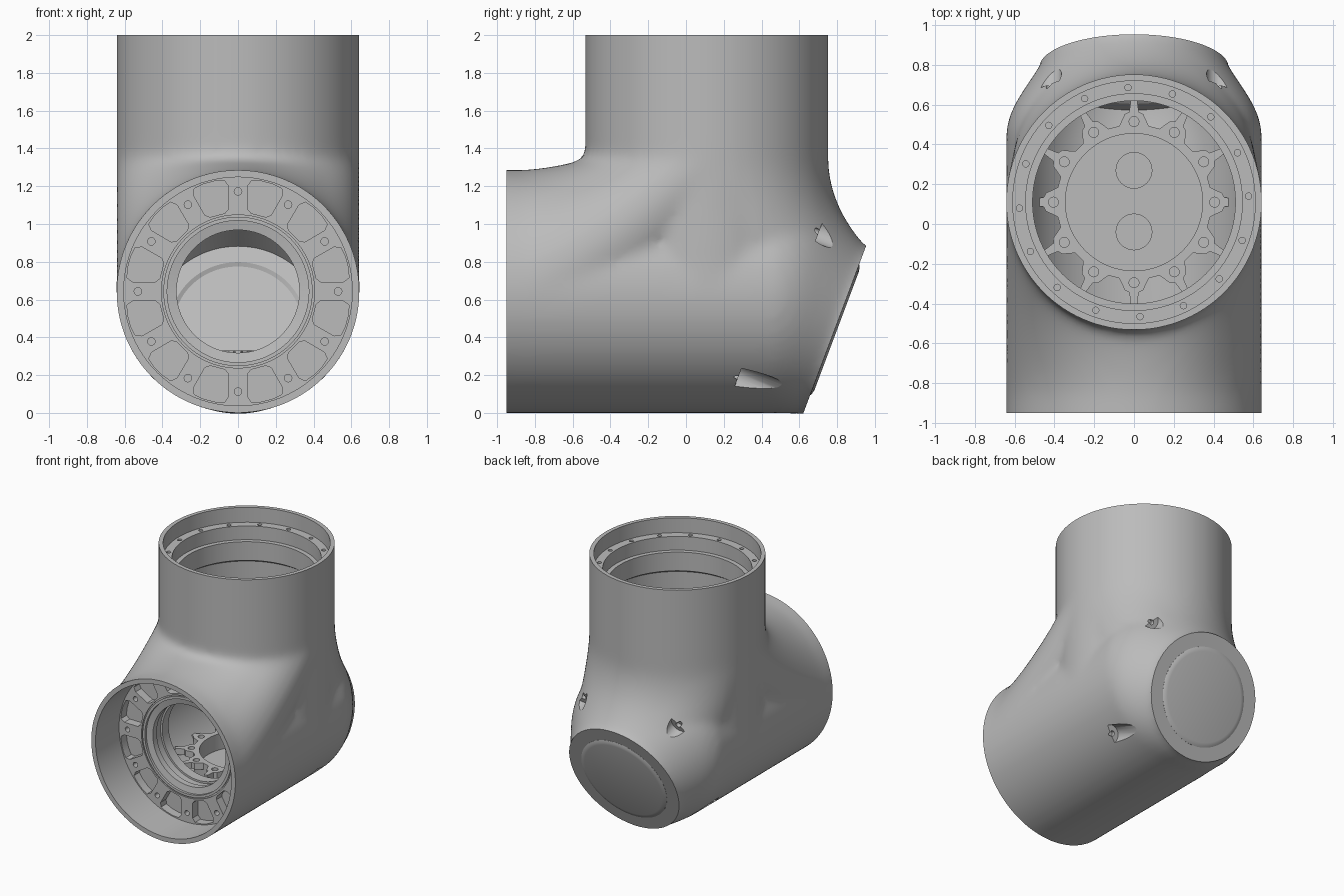
import bpy, bmesh, math
from mathutils import Vector as V

old = bpy.data.objects.get("Cube")
if old:
    bpy.data.objects.remove(old, do_unlink=True)

grey = bpy.data.materials.new("cast_grey")
grey.use_nodes = True
grey.diffuse_color = (0.5, 0.5, 0.5, 1)
grey.node_tree.nodes["Principled BSDF"].inputs["Base Color"].default_value = (0.5, 0.5, 0.5, 1)

X, Y, Z = V((1, 0, 0)), V((0, 1, 0)), V((0, 0, 1))
LOW, UP = V((0, 0, 0.643)), V((0, 0.11, 0))       # axes of the two tubes
CAP = V((0, 0.787, 0.44))                         # centre of the slanted cap
N, U = V((0, 0.936, -0.351)), V((0, 0.351, 0.936))
R, CAP_R = 0.643, 0.47


def ring(c, a, b, r, n=96):
    return [c + r * (a * math.sin(t) + b * math.cos(t))
            for t in (2 * math.pi * i / n for i in range(n))]


def skin(bm, rings, loop=False):
    """Bridge rings of equal length into a closed solid."""
    rows = [[bm.verts.new(p) for p in r] for r in rings]
    n = len(rows[0])
    pairs = list(zip(rows, rows[1:])) + ([(rows[-1], rows[0])] if loop else [])
    for p, q in pairs:
        for i in range(n):
            j = (i + 1) % n
            bm.faces.new((p[i], p[j], q[j], q[i]))
    if not loop:
        bm.faces.new(rows[0])
        bm.faces.new(rows[-1])


def lathe(bm, c, axis, a, b, profile, n=96, loop=False):
    skin(bm, [ring(c + axis * h, a, b, r, n) for r, h in profile], loop)


def sector(bm, c, axis, a, b, half, deg, h0, h1):
    """Prism from a mirrored polar outline."""
    pts = [(r, t) for r, t in half] + [(r, -t) for r, t in reversed(half)]
    rows = []
    for h in (h0, h1):
        rows.append([c + axis * h + r * (a * math.sin(math.radians(deg + t))
                     + b * math.cos(math.radians(deg + t))) for r, t in pts])
    skin(bm, rows)


def around(c, a, b, r, count, offset=0):
    for i in range(count):
        t = math.radians(offset + 360 * i / count)
        yield c + r * (a * math.sin(t) + b * math.cos(t))


def make(name, bm, cutter=False):
    bmesh.ops.recalc_face_normals(bm, faces=bm.faces)
    me = bpy.data.meshes.new(name)
    bm.to_mesh(me)
    bm.free()
    me.materials.append(grey)
    ob = bpy.data.objects.new(name, me)
    bpy.context.collection.objects.link(ob)
    ob.hide_render = cutter
    return ob


def evaluated(ob):
    dg = bpy.context.evaluated_depsgraph_get()
    return bpy.data.meshes.new_from_object(ob.evaluated_get(dg))


def cut(ob, bm):
    """Subtract a solid, then drop the cutter."""
    tool = make("cutter", bm, True)
    before = len(ob.data.polygons)
    for solver in ("MANIFOLD", "EXACT"):
        mod = ob.modifiers.new("cut", "BOOLEAN")
        mod.operation, mod.object, mod.solver = "DIFFERENCE", tool, solver
        me = evaluated(ob)
        ob.modifiers.clear()
        if len(me.polygons) not in (0, before):
            ob.data = me
            break
    bpy.data.objects.remove(tool, do_unlink=True)


def smooth(ob):
    bpy.ops.object.select_all(action="DESELECT")
    ob.select_set(True)
    bpy.context.view_layer.objects.active = ob
    bpy.ops.object.shade_smooth_by_angle(angle=math.radians(30))


def loft(start, d0, end, d1, pinch=0.0, steps=14):
    """Curved transition between two rings, narrowing at the end by pinch."""
    mid = sum(end, V()) / len(end)
    rows = []
    for k in range(steps + 1):
        s = k / steps
        row = []
        for p, q in zip(start, end):
            d = min((q - p).length, 0.6)
            t0, t1 = d0 * d, (d1 - (q - mid).normalized() * pinch) * d
            row.append(p * (2*s**3 - 3*s*s + 1) + t0 * (s**3 - 2*s*s + s)
                       + q * (3*s*s - 2*s**3) + t1 * (s**3 - s*s))
        rows.append(row)
    return rows


# Housing: two tubes blended into each other and into a slanted cap
bm = bmesh.new()
lathe(bm, LOW, Y, X, Z, [(R, -1.1), (R, 0.48)])
lathe(bm, UP, Z, X, Y, [(R, 0.645), (R, 2.15)])
cap_ring = ring(CAP, X, U, CAP_R)
beyond = [p + N * 0.12 for p in cap_ring]
shoulder = ring(UP + Z * 1.36, X, Y, R)
skin(bm, loft(ring(LOW + Y * 0.43, X, Z, R), Y * 1.1, cap_ring, N * 0.95, 0.5) + [beyond])
skin(bm, loft(shoulder, Z * -1.1, cap_ring, N * 0.95, 0.5) + [beyond])
skin(bm, loft(shoulder, Z * -0.3, ring(LOW - Y * 0.88, X, -Z, R), Y * -0.8))
housing = make("elbow_housing", bm)
remesh = housing.modifiers.new("blend", "REMESH")
remesh.mode, remesh.voxel_size = "VOXEL", 0.025
relax = housing.modifiers.new("fillet", "SMOOTH")
relax.factor, relax.iterations = 0.5, 12
blended = evaluated(housing)
housing.modifiers.clear()
housing.data = blended

# Trim the tube mouths and the cap flat
bm = bmesh.new()
lathe(bm, LOW, Y, X, Z, [(1.2, -1.9), (1.2, -0.95)], 4)
lathe(bm, UP, Z, X, Y, [(1.2, 2), (1.2, 2.8)], 4)
lathe(bm, CAP, N, X, U, [(1.2, 0), (1.2, 0.5)], 4)
cut(housing, bm)

# Inner chamber
bm = bmesh.new()
inner_cap = ring(CAP - N * 0.06, X, U, 0.45)
skin(bm, [ring(LOW - Y * 0.42, X, Z, 0.57)]
     + loft(ring(LOW + Y * 0.3, X, Z, 0.57), Y, inner_cap, N * 0.95, 0.3)
     + [ring(CAP - N * 0.06, X, U, 0.36), ring(CAP - N * 0.048, X, U, 0.34)])
cut(housing, bm)

# Stepped upper bore
bm = bmesh.new()
lathe(bm, UP, Z, X, Y, [(0.61, 2.1), (0.61, 1.88), (0.545, 1.88), (0.545, 1.77),
                        (0.51, 1.77), (0.51, 1.62), (0.54, 1.6), (0.54, 0.64)])
cut(housing, bm)

# Front recess and stepped bore
bm = bmesh.new()
lathe(bm, LOW, Y, X, Z, [(0.605, -1.1), (0.605, -0.65), (0.375, -0.65), (0.375, -0.63),
                         (0.325, -0.62), (0.325, -0.57), (0.34, -0.57), (0.34, -0.5),
                         (0.325, -0.5), (0.325, -0.38)])
cut(housing, bm)

# Flange pockets, groove and bolt holes
bm = bmesh.new()
pocket = [(0.42, 5.5), (0.44, 8.5), (0.56, 9.8), (0.592, 8), (0.597, 3)]
for i in range(12):
    sector(bm, LOW, Y, X, Z, pocket, 15 + 30 * i, -0.7, -0.58)
for p in around(LOW, X, Z, 0.53, 12):
    lathe(bm, p, Y, X, Z, [(0.02, -0.7), (0.02, -0.6)], 16)
lathe(bm, LOW, Y, X, Z, [(0.395, -0.7), (0.405, -0.7), (0.405, -0.64), (0.395, -0.64)], loop=True)
for p in around(UP, X, Y, 0.577, 16, -3):
    lathe(bm, p, Z, X, Y, [(0.016, 1.92), (0.016, 1.83)], 16)
cut(housing, bm)

# Bolt recesses around the cap
bm, screws = bmesh.new(), bmesh.new()
for side in (-1, 1):
    for x, u, h in ((0.435, 0.465, -0.26), (0.455, -0.42, -0.39)):
        c = CAP + X * side * x + U * u
        lathe(bm, c, N, X, U, [(0.07, h), (0.07, 0.3)], 32)
        lathe(screws, c * 0.97 + CAP * 0.03, N, X, U, [(0.02, h - 0.03), (0.02, h + 0.03)], 16)
cut(housing, bm)
cut(housing, screws)
smooth(housing)

# Raised plate on the cap
bm = bmesh.new()
lathe(bm, CAP, N, X, U, [(0.37, -0.01), (0.37, 0.001), (0.355, 0.008), (0.335, 0.012)])
smooth(make("cap_plate", bm))

# Spoked bearing seat in the chamber floor
bm = bmesh.new()
lathe(bm, UP, Z, X, Y, [(0.525, 0.28), (0.525, 0.33), (0.345, 0.33), (0.345, 0.2),
                        (0.02, 0.2), (0.02, 0.15), (0.385, 0.15), (0.385, 0.28)], loop=True)
lathe(bm, UP, Z, X, Y, [(0.022, 0.15), (0.022, 0.2)])
seat = make("bearing_seat", bm)
bm = bmesh.new()
opening = [(0.39, 4), (0.42, 7), (0.445, 9), (0.455, 12), (0.53, 13.5), (0.54, 5)]
for i in range(12):
    sector(bm, UP, Z, X, Y, opening, 15 + 30 * i, 0.25, 0.4)
for p in around(UP, X, Y, 0.405, 12):
    lathe(bm, p, Z, X, Y, [(0.025, 0.4), (0.025, 0.29)], 16)
for y in (0.16, -0.15):
    lathe(bm, UP + Y * y, Z, X, Y, [(0.09, 0.25), (0.09, 0.175)], 32)
cut(seat, bm)
smooth(seat)
